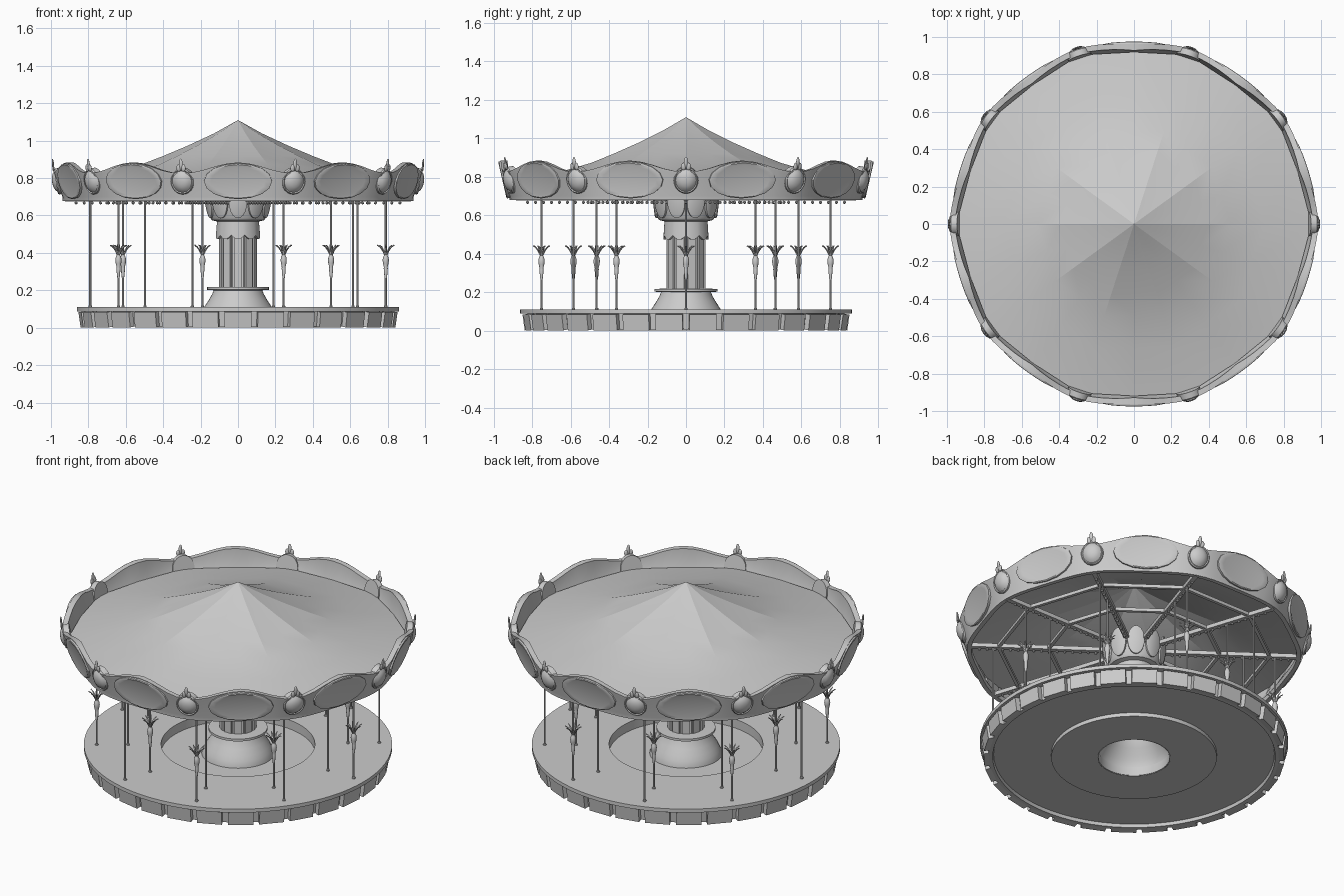
import bpy, bmesh, math
from mathutils import Matrix, Vector

if "Cube" in bpy.data.objects:
    bpy.data.objects.remove(bpy.data.objects["Cube"])

STEP = math.radians(36)


def finish(name, bm, smooth=35):
    bmesh.ops.recalc_face_normals(bm, faces=bm.faces)
    me = bpy.data.meshes.new(name)
    bm.to_mesh(me)
    bm.free()
    ob = bpy.data.objects.new(name, me)
    bpy.context.collection.objects.link(ob)
    if smooth:
        bpy.ops.object.select_all(action='DESELECT')
        ob.select_set(True)
        bpy.context.view_layer.objects.active = ob
        bpy.ops.object.shade_smooth_by_angle(angle=math.radians(smooth))
    return ob


def grid_ring(bm, rings, close=False):
    """Bridge rings of points into a closed band."""
    vs = [[bm.verts.new(p) for p in ring] for ring in rings]
    n = len(vs[0])
    pairs = list(zip(vs, vs[1:])) + ([(vs[-1], vs[0])] if close else [])
    for a, b in pairs:
        for i in range(n):
            j = (i + 1) % n
            bm.faces.new((a[i], a[j], b[j], b[i]))


def lathe(name, profile, seg, smooth=35, close=False, wave=None):
    bm = bmesh.new()
    rings = []
    for r, z in profile:
        ring = []
        for i in range(seg):
            a = math.tau * i / seg
            k = wave(i, r) if wave else 1
            ring.append((r * k * math.cos(a), r * k * math.sin(a), z))
        rings.append(ring)
    grid_ring(bm, rings, close)
    bmesh.ops.remove_doubles(bm, verts=bm.verts, dist=1e-5)
    return finish(name, bm, smooth)


def place(ob, angle, r=0, z=0, tilt=0):
    ob.matrix_world = (Matrix.Rotation(angle, 4, 'Z') @ Matrix.Translation((r, 0, z))
                       @ Matrix.Rotation(tilt, 4, 'Y'))


def repeat(ob, angles, r=0, z=0, tilt=0):
    for i, a in enumerate(angles):
        o = ob if i == 0 else ob.copy()
        if i:
            bpy.context.collection.objects.link(o)
        place(o, a, r, z, tilt)


def box(bm, x0, x1, y0, y1, z0, z1):
    m = Matrix.Translation(((x0 + x1) / 2, (y0 + y1) / 2, (z0 + z1) / 2)) @ \
        Matrix.Diagonal((x1 - x0, y1 - y0, z1 - z0, 1))
    bmesh.ops.create_cube(bm, size=1, matrix=m)


def oval(name, hw, hh, steps, seg):
    """Oval plaque facing +x; steps are (scale, offset) pairs from back rim to centre."""
    bm = bmesh.new()
    grid_ring(bm, [[(x, s * hw * math.cos(math.tau * i / seg), s * hh * math.sin(math.tau * i / seg))
                    for i in range(seg)] for s, x in steps])
    bmesh.ops.holes_fill(bm, edges=bm.edges, sides=0)
    return finish(name, bm)


spokes = [k * STEP for k in range(10)]
bays = [(k + 0.5) * STEP for k in range(10)]

# platform with sunken middle, open under the column
lathe("platform", [(0.2, 0.002), (0.463, 0.002), (0.463, 0.025), (0.785, 0.025), (0.79, 0.006), (0.815, 0.006),
                   (0.825, 0.088), (0.862, 0.088), (0.862, 0.11), (0.43, 0.11), (0.43, 0.055),
                   (0.2, 0.055)], 80, close=True)

# skirt panels around the platform edge
bm = bmesh.new()
box(bm, -0.02, 0.012, -0.071, 0.071, -0.043, 0.039)
repeat(finish("skirt_panel", bm, 0), [math.tau * (k + .5) / 30 for k in range(30)], 0.833, 0.046, math.radians(8))

# bell-shaped base and its plate
lathe("column_base", [(0.204, 0), (0.203, 0.06), (0.19, 0.09), (0.178, 0.115), (0.155, 0.15), (0.138, 0.18),
                      (0.13, 0.2), (0.165, 0.203), (0.165, 0.217), (0.1, 0.219)], 40)

# shaft with ten flat pilasters
lathe("column_shaft", [(0, 0.21), (0.096, 0.21), (0.096, 0.68), (0, 0.68)], 10, 20)
bm = bmesh.new()
box(bm, -0.01, 0.008, -0.022, 0.022, 0.215, 0.49)
repeat(finish("pilaster", bm, 0), bays, 0.093)

# scalloped collar on the column
bm = bmesh.new()
n = 80
low = [0.495 - 0.022 * abs(math.sin(5 * math.tau * i / n)) for i in range(n)]


def circ(r, zs):
    return [(r * math.cos(math.tau * i / n), r * math.sin(math.tau * i / n), zs[i]) for i in range(n)]


grid_ring(bm, [circ(0.105, low), circ(0.118, low), circ(0.112, [0.57] * n), circ(0.1, [0.57] * n)], True)
finish("scalloped_collar", bm)
lathe("column_capital", [(0.1, 0.565), (0.14, 0.575), (0.15, 0.59), (0.162, 0.66), (0.1, 0.665)], 20, 35)
repeat(oval("capital_petal", 0.048, 0.085, [(1, -0.006), (1, 0.004), (0.85, 0.008)], 20),
       bays, 0.164, 0.67, math.radians(7))

# ten-rib canopy, slightly sagging between the ribs
lathe("canopy", [(0, 1.11), (0.13, 1.038), (0.265, 0.975), (0.4, 0.918), (0.52, 0.872), (0.7, 0.822),
                 (0.95, 0.772)], 20, 12,
      wave=lambda i, r: (0.968 if r > 0.9 else 0.94) if i % 2 else 1)

# wavy valance leaning outwards, upright inside
bm = bmesh.new()
rows = [[] for _ in range(8)]
shape = [(-18, 0.982, 0.828), (-14.5, 0.98, 0.83), (-11, 0.975, 0.843), (-7, 0.968, 0.864), (-3.5, 0.963, 0.878),
         (0, 0.962, 0.884), (3.5, 0.963, 0.878), (7, 0.968, 0.864), (11, 0.975, 0.843), (14.5, 0.98, 0.83)]
for b in bays:
    for d, r, top in shape:
        a = b + math.radians(d)
        rin = 0.918 + 0.03 * abs(d) / 18
        for row, (rr, z) in zip(rows, [(r - 0.075, 0.7), (r - 0.07, 0.678), (r - 0.045, 0.678),
                                       (r - 0.043, 0.7), (r, top - 0.012), (r + 0.002, top),
                                       (rin + 0.01, top), (rin, 0.765)]):
            row.append((rr * math.cos(a), rr * math.sin(a), z))
grid_ring(bm, rows, True)
finish("valance", bm)

# big oval plaques in the bays
repeat(oval("valance_plaque", 0.182, 0.098, [(1, -0.015), (1, 0.006), (0.94, 0.009), (0.8, 0.006)], 16),
       bays, 0.946, 0.784, math.radians(13))

# domed medallions on the spokes, with a crest above
medal = oval("medallion", 0.064, 0.07, [(1, -0.03), (1, 0.003), (0.92, 0.01), (0.84, 0.006), (0.65, 0.019),
                                        (0.4, 0.027), (0.15, 0.03)], 24)
repeat(medal, spokes, 0.964, 0.782, math.radians(10))
bm = bmesh.new()
for y, z, hw, hh in [(0, 0.022, 0.011, 0.032), (-0.013, 0.004, 0.013, 0.02), (0.013, 0.004, 0.013, 0.02)]:
    bmesh.ops.create_uvsphere(bm, u_segments=10, v_segments=6, radius=1,
                              matrix=Matrix.Translation((0, y, z)) @ Matrix.Diagonal((0.006, hw, hh, 1)))
repeat(finish("medallion_crest", bm, 40), spokes, 0.987, 0.85, math.radians(5))

# rafters with rows of bulbs
bm = bmesh.new()
box(bm, 0.15, 0.925, -0.014, 0.014, 0.676, 0.7)
repeat(finish("rafter", bm, 0), spokes)
bm = bmesh.new()
for i in range(17):
    bmesh.ops.create_icosphere(bm, subdivisions=1, radius=0.009,
                               matrix=Matrix.Translation((0.17 + i * 0.0435, 0, 0.667)))
repeat(finish("bulb_row", bm, 40), spokes)

# ring braces between the rafters
for r in (0.48, 0.76):
    lathe("ring_brace", [(r - 0.01, 0.68), (r + 0.01, 0.68), (r + 0.01, 0.7), (r - 0.01, 0.7)], 10, 0, close=True)

# poles, two per spoke
for r in (0.615, 0.79):
    pole = lathe("pole", [(0, 0.11), (0.009, 0.11), (0.009, 0.117), (0.0055, 0.119), (0.0055, 0.68), (0, 0.68)], 10)
    repeat(pole, spokes, r)

# leafy pole ornaments, alternating outer and inner
vase = [(0.006, 0.265), (0.009, 0.29), (0.011, 0.318), (0.01, 0.324), (0.015, 0.345), (0.017, 0.362),
        (0.014, 0.378), (0.008, 0.39), (0.007, 0.41), (0.005, 0.42)]
for r, angles in ((0.79, spokes[0::2]), (0.615, spokes[1::2])):
    repeat(lathe("pole_vase", vase, 12), angles, r)
    bm = bmesh.new()
    for k in range(8):
        rot = Matrix.Rotation(math.tau * k / 8, 4, 'Z')
        path = [(0.006, 0.39, 0.003), (0.018, 0.415, 0.006), (0.03, 0.432, 0.005), (0.045, 0.442, 0.001)]
        rings = []
        for x, z, w in path:
            rings.append([rot @ Vector(p) for p in ((x, -w, z), (x + 0.002, 0, z - 0.003),
                                                    (x, w, z), (x - 0.002, 0, z + 0.002))])
        grid_ring(bm, rings)
    repeat(finish("pole_leaves", bm), angles, r)
